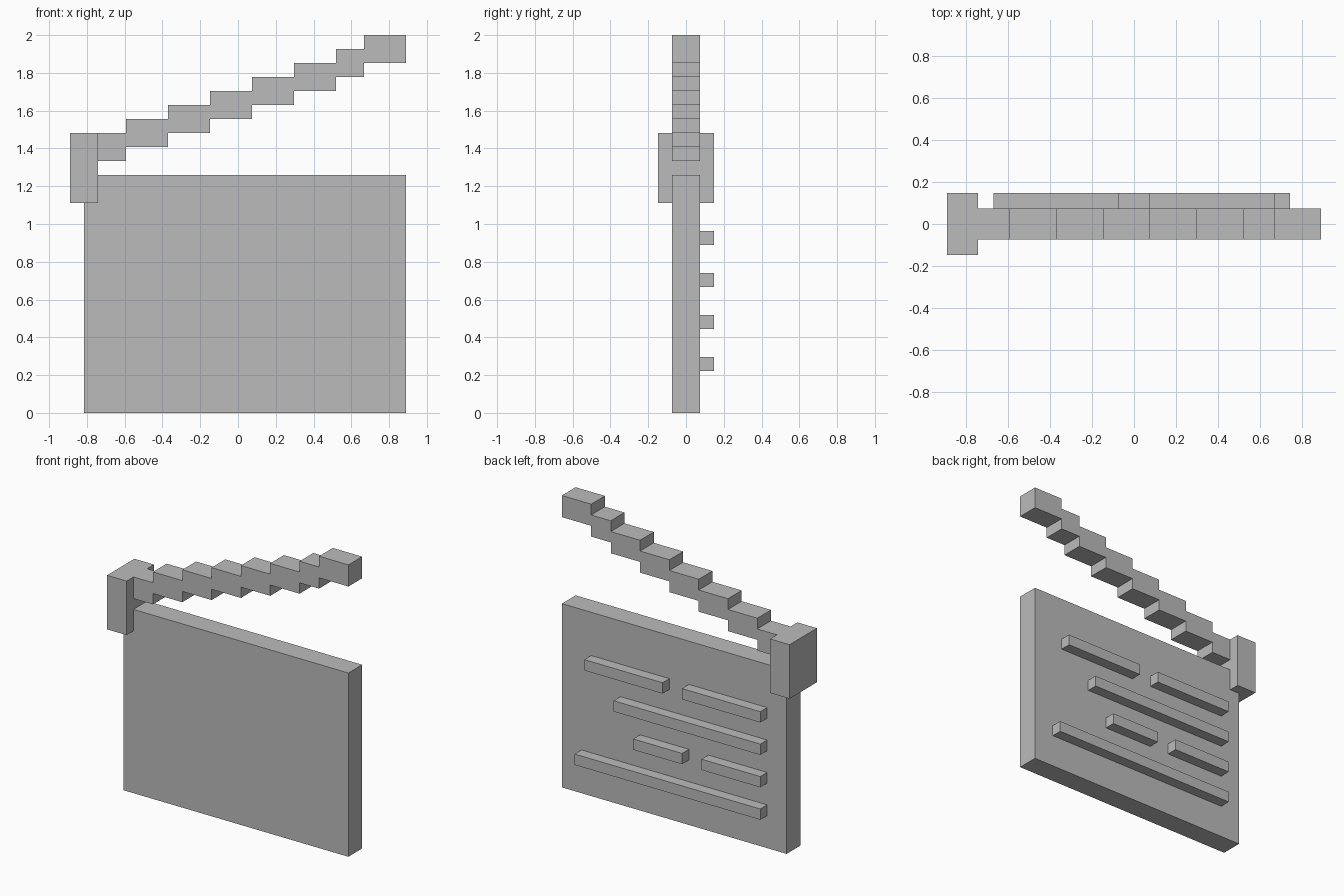
import bpy
import bmesh

if "Cube" in bpy.data.objects:
    bpy.data.objects.remove(bpy.data.objects["Cube"])

U = 2 / 27  # grid unit: the model is 27 units tall

grey = bpy.data.materials.new("plain_grey")
grey.diffuse_color = (0.5, 0.5, 0.5, 1)
grey.use_nodes = True
grey.node_tree.nodes["Principled BSDF"].inputs["Base Color"].default_value = grey.diffuse_color


def prism(name, outline, y0, y1):
    """Extrude an x-z outline (grid units) along y from y0 to y1."""
    bm = bmesh.new()
    face = bm.faces.new([bm.verts.new((x * U, y0 * U, z * U)) for x, z in outline])
    ext = bmesh.ops.extrude_face_region(bm, geom=[face])
    moved = [v for v in ext["geom"] if isinstance(v, bmesh.types.BMVert)]
    bmesh.ops.translate(bm, verts=moved, vec=(0, (y1 - y0) * U, 0))
    bmesh.ops.recalc_face_normals(bm, faces=bm.faces)
    mesh = bpy.data.meshes.new(name)
    bm.to_mesh(mesh)
    bm.free()
    mesh.materials.append(grey)
    obj = bpy.data.objects.new(name, mesh)
    bpy.context.collection.objects.link(obj)
    return obj


def box(name, x0, x1, y0, y1, z0, z1):
    return prism(name, [(x0, z0), (x1, z0), (x1, z1), (x0, z1)], y0, y1)


# Board and the hinge block clasping its upper corner
box("board", -11, 12, -1, 1, 0, 17)
box("hinge", -12, -10, -2, 2, 15, 20)

# Raised clap stick: a staircase two units thick, rising one unit per step
edges = [-10, -8, -5, -2, 1, 4, 7, 9, 12]
lower, upper = [], []
for i, (a, b) in enumerate(zip(edges, edges[1:])):
    lower += [(a, 18 + i), (b, 18 + i)]
    upper += [(a, 20 + i), (b, 20 + i)]
prism("clap_stick", lower + upper[::-1], -1, 1)

# Raised lines on the back: (start x, end x, bottom z)
lines = [(-9, -1, 12), (1, 9, 12), (-9, 6, 9),
         (-9, -3, 6), (-1, 4, 6), (-9, 10, 3)]
for i, (x0, x1, z) in enumerate(lines):
    box(f"raised_line_{i + 1}", x0, x1, 1, 2, z, z + 1)
